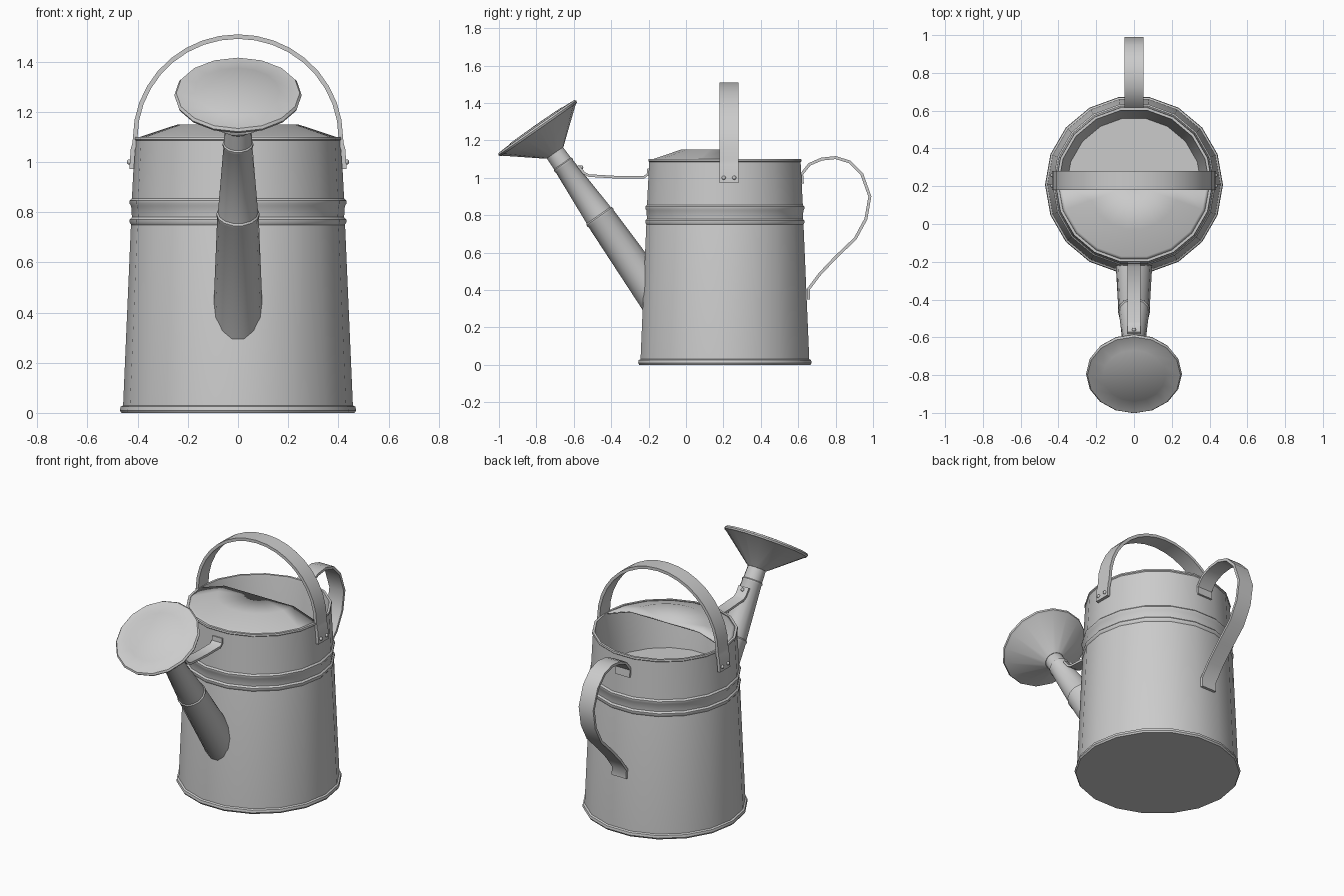
import bpy, bmesh, math
from mathutils import Matrix, Vector

if "Cube" in bpy.data.objects:
    bpy.data.objects.remove(bpy.data.objects["Cube"], do_unlink=True)

metal = bpy.data.materials.new("galvanised_grey")
metal.use_nodes = True
COLOUR = (0.6, 0.6, 0.6, 1)
metal.diffuse_color = COLOUR
bsdf = next(n for n in metal.node_tree.nodes if n.type == "BSDF_PRINCIPLED")
bsdf.inputs["Base Color"].default_value = COLOUR
bsdf.inputs["Roughness"].default_value = 0.5

CENTRE_Y = 0.208


def finish(name, bm, smooth=35):
    bmesh.ops.remove_doubles(bm, verts=bm.verts, dist=0.0002)
    bmesh.ops.recalc_face_normals(bm, faces=bm.faces)
    mesh = bpy.data.meshes.new(name)
    bm.to_mesh(mesh)
    bm.free()
    mesh.materials.append(metal)
    ob = bpy.data.objects.new(name, mesh)
    bpy.context.collection.objects.link(ob)
    bpy.ops.object.select_all(action="DESELECT")
    ob.select_set(True)
    bpy.context.view_layer.objects.active = ob
    bpy.ops.object.shade_smooth_by_angle(angle=math.radians(smooth))
    return ob


def lathe(name, profile, sides, matrix, start=0.0, sweep=360.0):
    """Turn a (radius, height) profile around the local z axis."""
    bm = bmesh.new()
    verts = [bm.verts.new((r, 0, z)) for r, z in profile]
    edges = [bm.edges.new(pair) for pair in zip(verts, verts[1:])]
    bmesh.ops.rotate(bm, verts=verts, matrix=Matrix.Rotation(math.radians(start), 3, "Z"))
    bmesh.ops.spin(bm, geom=verts + edges, axis=(0, 0, 1), cent=(0, 0, 0),
                   angle=math.radians(sweep), steps=sides)
    bm.transform(matrix)
    return finish(name, bm)


def strap(name, path, width, thick, place):
    """Flat band along a 2D path; place(u, v, w) gives the 3D position."""
    bm = bmesh.new()
    pts = [Vector(p) for p in path]
    rings = []
    for i, p in enumerate(pts):
        d = (pts[min(i + 1, len(pts) - 1)] - pts[max(i - 1, 0)]).normalized()
        n = Vector((-d.y, d.x)) * thick / 2
        rings.append([bm.verts.new(place(*(p + n * s), w * width / 2))
                      for s, w in ((1, 1), (1, -1), (-1, -1), (-1, 1))])
    for a, b in zip(rings, rings[1:]):
        for k in range(4):
            bm.faces.new((a[k], a[k - 1], b[k - 1], b[k]))
    bm.faces.new(rings[0])
    bm.faces.new(rings[-1])
    return finish(name, bm, 40)


def rivet(name, pos):
    bm = bmesh.new()
    bmesh.ops.create_uvsphere(bm, u_segments=8, v_segments=6, radius=0.011,
                              matrix=Matrix.Translation(pos))
    finish(name, bm, 60)


can = Matrix.Translation((0, CENTRE_Y, 0))

# Tapered body with foot, two raised bands, rim and inner well
body = [(0, 0), (0.465, 0), (0.471, 0.01), (0.468, 0.025), (0.458, 0.03), (0.427, 0.745)]
for z in (0.765, 0.84):
    body += [(0.426, z - 0.015), (0.432, z - 0.006), (0.432, z + 0.006), (0.423, z + 0.015)]
body += [(0.411, 1.085), (0.416, 1.09), (0.414, 1.1), (0.4, 1.1), (0.396, 1.08),
         (0.356, 0.82), (0, 0.82)]
lathe("body", body, 18, can)

# Half lid over the front of the opening
lid = lathe("half_lid", [(0.4, 1.098), (0.385, 1.102), (0.24, 1.15), (0, 1.15)],
            9, can, 180, 180)
shell = lid.modifiers.new("thickness", "SOLIDIFY")
shell.thickness = 0.008

# Spout and sprinkler head share one leaning axis
lean = Matrix.Translation((0, -0.46, 0.79)) @ Matrix.Rotation(math.radians(35), 4, "X")
lathe("spout", [(0, -0.65), (0.104, -0.65), (0.083, -0.012), (0.086, -0.005), (0.086, 0.005),
                (0.08, 0.012), (0.058, 0.33), (0.061, 0.335), (0.061, 0.345),
                (0.056, 0.35), (0.054, 0.42), (0, 0.42)], 14, lean)
lathe("sprinkler_head", [(0, 0.42), (0.056, 0.42), (0.238, 0.567), (0.25, 0.572),
                         (0.254, 0.582), (0.246, 0.592), (0.236, 0.592), (0.172, 0.596),
                         (0.166, 0.599), (0, 0.601)], 16, lean)

# Carrying handle arched over the opening
HANDLE_Y = 0.23
arch = [(0.41 * math.cos(math.radians(a)), 1.095 + 0.405 * math.sin(math.radians(a)))
        for a in range(0, 181, 10)]
foot = [(0.424, 0.972), (0.419, 1.05), (0.413, 1.07)]
path = foot + arch + [(-x, z) for x, z in reversed(foot)]
strap("carrying_handle", path, 0.1, 0.018, lambda u, v, w: (u, HANDLE_Y + w, v))
for side, label in ((1, "left"), (-1, "right")):
    for i, dy in enumerate((-0.028, 0.028)):
        rivet(f"handle_rivet_{label}_{i}", (side * 0.432, HANDLE_Y + dy, 1.0))

# Rear grip loop with tabs against the body
grip = [(0.622, 0.97), (0.619, 1.02), (0.66, 1.072), (0.725, 1.1), (0.8, 1.108),
        (0.875, 1.085), (0.94, 1.02), (0.983, 0.9), (0.962, 0.78), (0.905, 0.675),
        (0.8, 0.575), (0.715, 0.485), (0.655, 0.405), (0.656, 0.35)]
strap("rear_grip", grip, 0.1, 0.016, lambda u, v, w: (w, u, v))

# Brace strap between body and spout
brace = [(-0.2, 1.05), (-0.203, 1.02), (-0.225, 1.003), (-0.37, 1.003), (-0.52, 1.012),
         (-0.545, 1.025), (-0.578, 1.065)]
strap("spout_brace", brace, 0.07, 0.014, lambda u, v, w: (w, u, v))
rivet("brace_rivet", (0, -0.56, 1.055))
